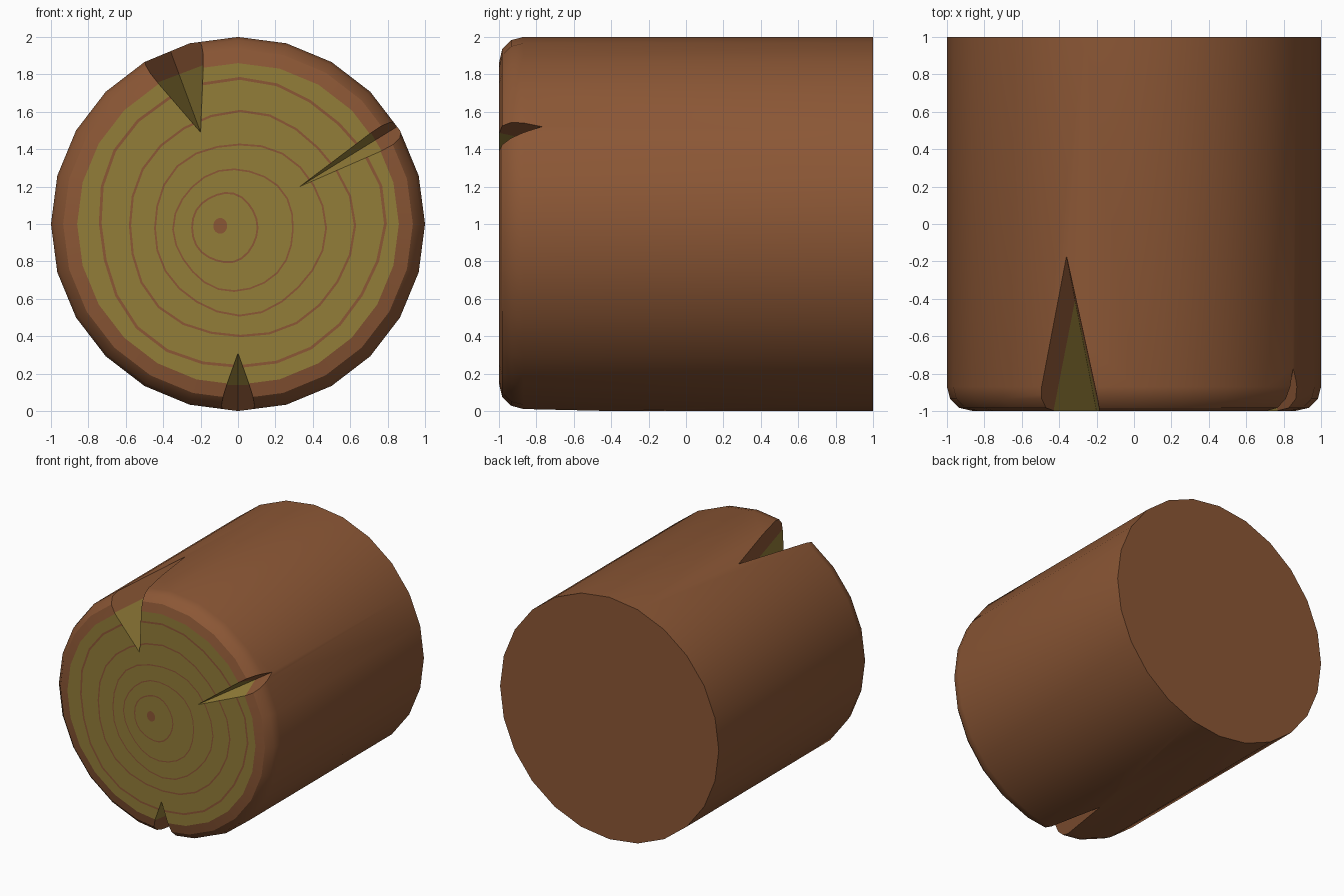
import bpy, bmesh, math, random
from mathutils import Vector

if "Cube" in bpy.data.objects:
    bpy.data.objects.remove(bpy.data.objects["Cube"])

random.seed(4)
N = 24


def material(name, color):
    m = bpy.data.materials.new(name)
    m.diffuse_color = color
    m.use_nodes = True
    m.node_tree.nodes["Principled BSDF"].inputs["Base Color"].default_value = m.diffuse_color
    return m


MATS = [material("bark", (0.26, 0.095, 0.036, 1)),
        material("cut_wood", (0.29, 0.205, 0.04, 1))]
BARK, WOOD = 0, 1


def to_object(bm, name):
    bmesh.ops.recalc_face_normals(bm, faces=bm.faces)
    me = bpy.data.meshes.new(name)
    bm.to_mesh(me)
    bm.free()
    for m in MATS:
        me.materials.append(m)
    ob = bpy.data.objects.new(name, me)
    bpy.context.collection.objects.link(ob)
    return ob


# Log body: loops from the back edge, round the front bevel, then inward over the cap
bm = bmesh.new()


def loop(y, cx, cz, rx, rz, wobble=None):
    vs = []
    for i in range(N):
        a = math.tau * i / N
        k = wobble[i] if wobble else 1
        vs.append(bm.verts.new((cx + rx * k * math.cos(a), y, cz + rz * k * math.sin(a))))
    return vs


def bridge(a, b, mat):
    for i in range(N):
        j = (i + 1) % N
        bm.faces.new((a[i], a[j], b[j], b[i])).material_index = mat


back = loop(1, 0, 1, 1, 1)
bm.faces.new(back)
last = back
for y, r in [(-0.87, 1), (-0.935, 0.983), (-0.983, 0.935), (-1, 0.86)]:
    new = loop(y, 0, 1, r, r)
    bridge(last, new, BARK)
    last = new

# Growth rings: left, right, bottom, top, stripe width
RINGS = [(-0.76, 0.78, 0.225, 1.78, 0.015), (-0.595, 0.62, 0.385, 1.60, 0.012),
         (-0.455, 0.47, 0.515, 1.44, 0.010), (-0.345, 0.305, 0.64, 1.30, 0.009),
         (-0.25, 0.11, 0.79, 1.17, 0.010)]
for l, r, b, t, w in RINGS:
    p, q = random.uniform(0, 6), random.uniform(0, 6)
    wob = [1 + 0.014 * math.sin(3 * math.tau * i / N + p)
           + 0.012 * math.sin(5 * math.tau * i / N + q) for i in range(N)]
    cx, cz, rx, rz = (l + r) / 2, (b + t) / 2, (r - l) / 2, (t - b) / 2
    outer = loop(-1, cx, cz, rx, rz, wob)
    inner = loop(-1, cx, cz, rx - w, rz - w, wob)
    bridge(last, outer, WOOD)
    bridge(outer, inner, BARK)
    last = inner
pith = loop(-1, -0.095, 0.99, 0.037, 0.042)
bridge(last, pith, WOOD)
bm.faces.new(pith).material_index = BARK
log = to_object(bm, "log")


# Split cracks: wedge through inner tip A, back tip B and outer corners L and R
def crack(A, B, L, R):
    A, B, L, R = (Vector(v) for v in (A, B, L, R))
    out = (L + R) / 2 - Vector((0, -1, 1))
    out.y = 0
    out.normalize()
    B, L, R = (A + (v - A) * 1.5 for v in (B, L, R))
    A, L, R = (B + (v - B) * 1.2 for v in (A, L, R))
    cb = bmesh.new()
    v = [cb.verts.new(p) for p in (A, B, L, R)]
    for f in ((0, 1, 2), (0, 1, 3), (0, 2, 3), (1, 2, 3)):
        cb.faces.new([v[i] for i in f])
    mid = Vector((0, 0, 1)) + out * 0.86
    bmesh.ops.bisect_plane(cb, geom=cb.verts[:] + cb.edges[:] + cb.faces[:],
                           plane_co=mid, plane_no=out)
    for f in cb.faces:
        f.material_index = BARK if (f.calc_center_median() - mid).dot(out) > 0 else WOOD
    return to_object(cb, "crack_cutter")


CRACKS = [
    ((-0.20, -1, 1.49), (-0.365, -0.15, 1.935), (-0.52, -1, 1.86), (-0.18, -1, 1.98)),
    ((0.33, -1, 1.20), (0.85, -0.77, 1.52), (0.82, -1, 1.57), (0.88, -1, 1.44)),
    ((0, -1, 0.31), (0, -0.40, 0), (-0.105, -1, 0.015), (0.105, -1, 0.015)),
]
bpy.context.view_layer.objects.active = log
log.select_set(True)
for pts in CRACKS:
    cutter = crack(*pts)
    cutter.hide_render = True
    mod = log.modifiers.new("crack", 'BOOLEAN')
    mod.operation, mod.solver, mod.object = 'DIFFERENCE', 'EXACT', cutter
    bpy.ops.object.modifier_apply(modifier=mod.name)
    bpy.data.objects.remove(cutter)

# Smooth bark, flat cut end
bpy.ops.object.shade_smooth_by_angle(angle=math.radians(32))
for p in log.data.polygons:
    if abs(p.normal.y) > 0.99:
        p.use_smooth = False
